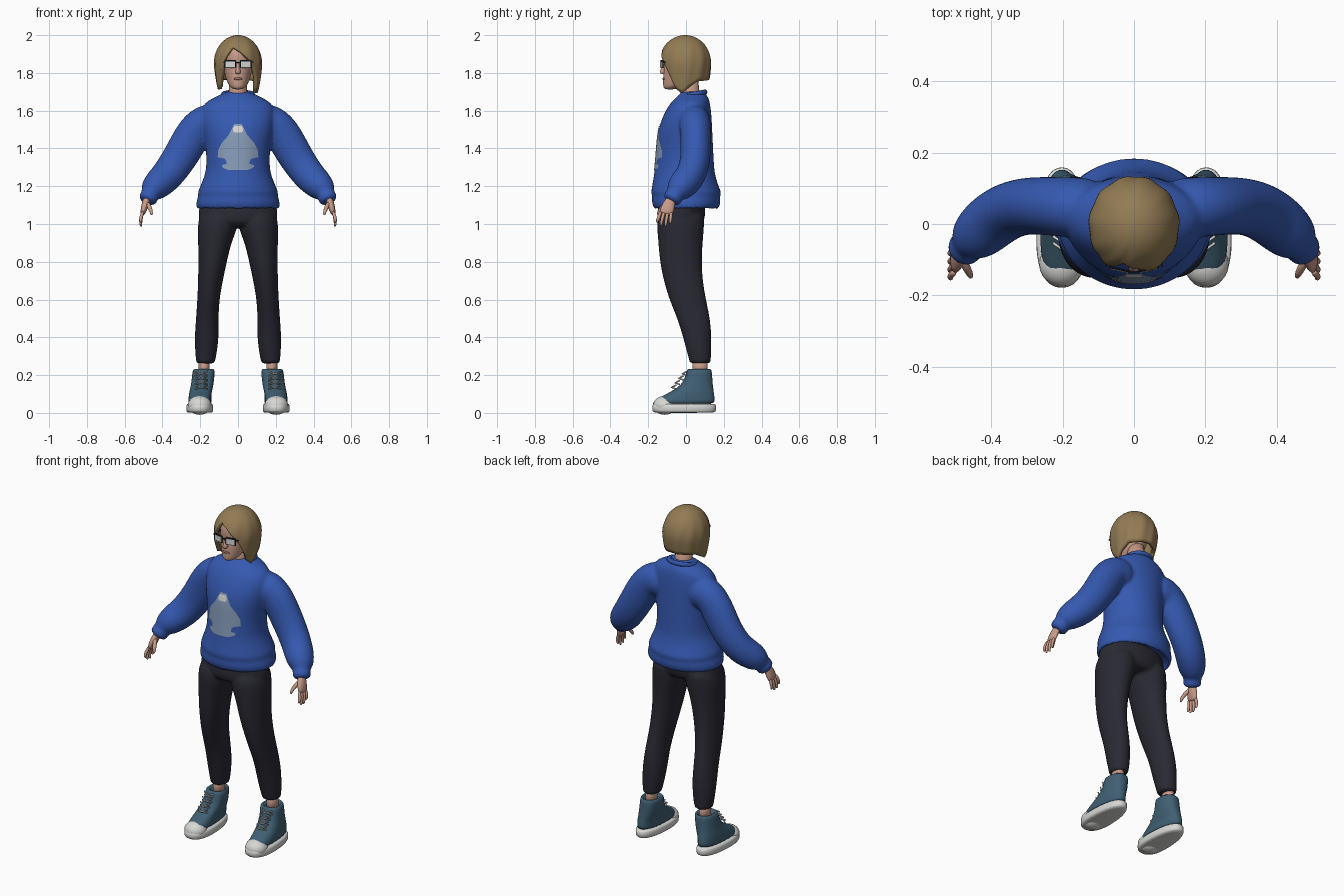
import bpy, bmesh, math
from mathutils import Vector
from mathutils.bvhtree import BVHTree

cube = bpy.data.objects.get("Cube")
if cube:
    bpy.data.objects.remove(cube, do_unlink=True)


def material(name, *rgb):
    m = bpy.data.materials.new(name)
    m.use_nodes = True
    m.diffuse_color = (*rgb, 1)
    m.node_tree.nodes["Principled BSDF"].inputs["Base Color"].default_value = (*rgb, 1)
    return m


SKIN = material("skin", .58, .33, .25)
LIP = material("lips", .42, .18, .15)
HAIR = material("dark blond", .29, .20, .09)
BLUE = material("knit blue", .036, .10, .44)
PRINT = material("print grey blue", .24, .33, .48)
PANTS = material("charcoal", .022, .022, .032)
TEAL = material("canvas teal", .05, .115, .17)
WHITE = material("rubber white", .68, .68, .66)
BLACK = material("frame black", .012, .012, .015)


def skin_rings(bm, rings):
    """Join rings of points into a closed tube."""
    rows = [[bm.verts.new(p) for p in r] for r in rings]
    n = len(rows[0])
    for a, b in zip(rows, rows[1:]):
        for i in range(n):
            bm.faces.new((a[i], a[(i + 1) % n], b[(i + 1) % n], b[i]))
    bm.faces.new(rows[0])
    bm.faces.new(rows[-1])


def stack(bm, rows, n=20, taper=0, power=1):
    """Horizontal ovals, each given as x0, x1, y0, y1, z."""
    rings = []
    for x0, x1, y0, y1, z in rows:
        ring = []
        for i in range(n):
            a = 2 * math.pi * i / n
            c, s = math.cos(a), math.sin(a)
            c = math.copysign(abs(c) ** power, c)
            s = math.copysign(abs(s) ** power, s)
            ring.append(((x0 + x1) / 2 + (x1 - x0) / 2 * c * (1 - taper * s),
                         (y0 + y1) / 2 + (y1 - y0) / 2 * s, z))
        rings.append(ring)
    skin_rings(bm, rings)


def tube(bm, path, side=1, n=12):
    """Ovals across a path of x, y, z, depth radius, width radius."""
    pts = [Vector((side * p[0], p[1], p[2])) for p in path]
    rings = []
    for i, p in enumerate(pts):
        t = (pts[min(i + 1, len(pts) - 1)] - pts[max(i - 1, 0)]).normalized()
        u = (Vector((0, 1, 0)) - t * t.y).normalized()
        v = t.cross(u)
        rings.append([p + u * path[i][3] * math.cos(a) + v * path[i][4] * math.sin(a)
                      for a in (2 * math.pi * k / n for k in range(n))])
    skin_rings(bm, rings)


def finish(name, bm, mat, subdiv=0, voxel=0, recalc=True):
    if recalc:
        bmesh.ops.recalc_face_normals(bm, faces=bm.faces)
    me = bpy.data.meshes.new(name)
    bm.to_mesh(me)
    bm.free()
    me.materials.append(mat)
    for p in me.polygons:
        p.use_smooth = True
    ob = bpy.data.objects.new(name, me)
    bpy.context.collection.objects.link(ob)
    if subdiv:
        ob.modifiers.new("round", "SUBSURF").levels = subdiv
        ob.modifiers["round"].render_levels = subdiv
    if voxel:
        r = ob.modifiers.new("merge", "REMESH")
        r.mode, r.voxel_size, r.use_smooth_shade = "VOXEL", voxel, True
        s = ob.modifiers.new("soften", "SMOOTH")
        s.factor, s.iterations = .5, 4
    return ob


def ball(name, loc, size, mat):
    bm = bmesh.new()
    bmesh.ops.create_uvsphere(bm, u_segments=24, v_segments=14, radius=1)
    bmesh.ops.scale(bm, vec=size, verts=bm.verts)
    bmesh.ops.translate(bm, vec=loc, verts=bm.verts)
    return finish(name, bm, mat)


def box(name, loc, size, mat, turn=0, bevel=0):
    bpy.ops.mesh.primitive_cube_add(size=1, location=loc, rotation=(0, 0, turn))
    ob = bpy.context.object
    ob.name, ob.scale = name, size
    bpy.ops.object.transform_apply(location=False, rotation=False)
    ob.data.materials.append(mat)
    if bevel:
        edges = ob.modifiers.new("corners", "BEVEL")
        edges.width, edges.segments = bevel, 2
    return ob


def blend(table, x):
    for (a, p), (b, q) in zip(table, table[1:]):
        if x <= b:
            return p + (q - p) * max(0, (x - a) / (b - a))
    return table[-1][1]


# Sweater: body with a hollow hem, fused with both sleeves
bm = bmesh.new()
body = [(.05, -.01, .085, 1.705), (.085, -.035, .105, 1.69), (.13, -.055, .12, 1.668),
        (.185, -.085, .128, 1.64), (.20, -.12, .136, 1.58), (.19, -.15, .14, 1.5),
        (.17, -.158, .145, 1.4), (.168, -.166, .15, 1.3), (.18, -.172, .157, 1.25),
        (.206, -.183, .178, 1.19), (.216, -.188, .19, 1.165), (.211, -.178, .18, 1.147),
        (.224, -.185, .187, 1.12), (.223, -.172, .175, 1.08), (.205, -.155, .155, 1.075),
        (.2, -.15, .15, 1.13)]
stack(bm, [(-w, w, f, b, z) for w, f, b, z in body], 24)
sleeve = [(.08, .04, 1.53, .09, .10), (.18, .047, 1.545, .086, .102),
          (.23, .05, 1.49, .084, .1), (.285, .052, 1.39, .082, .096),
          (.335, .045, 1.31, .081, .092), (.385, .02, 1.245, .082, .087),
          (.43, -.02, 1.205, .08, .08), (.457, -.045, 1.175, .066, .066),
          (.465, -.058, 1.157, .046, .046), (.472, -.066, 1.143, .053, .053),
          (.485, -.082, 1.115, .047, .047)]
for side in (1, -1):
    tube(bm, sleeve, side, 16)
sweater = finish("sweater", bm, BLUE, 2, .009)

bpy.ops.mesh.primitive_torus_add(location=(0, .035, 1.685), rotation=(.2, 0, 0),
                                 major_radius=.076, minor_radius=.014)
collar = bpy.context.object
collar.name, collar.scale = "collar", (1, .88, 1)
collar.data.materials.append(BLUE)
bpy.ops.object.shade_smooth_by_angle()

# Chest print, laid onto the knit as thin sheets
knit = BVHTree.FromObject(sweater, bpy.context.evaluated_depsgraph_get())


def sheet(name, widths, mat, gap, rows=36, cols=12):
    bm = bmesh.new()
    low, high = widths[0][0], widths[-1][0]
    grid = []
    for r in range(rows + 1):
        z = low + (high - low) * r / rows
        w = blend(widths, z)
        line = []
        for c in range(cols + 1):
            x = w * (2 * c / cols - 1)
            hit = knit.ray_cast(Vector((x, -1, z)), Vector((0, 1, 0)))[0]
            line.append(bm.verts.new((x, (hit.y if hit else -.15) - gap, z)))
        grid.append(line)
    for a, b in zip(grid, grid[1:]):
        for c in range(cols):
            bm.faces.new((a[c], a[c + 1], b[c + 1], b[c]))
    return finish(name, bm, mat, recalc=False)


sheet("chest_print", [(1.285, .05), (1.3, .085), (1.312, .085), (1.318, .06), (1.345, .065),
                      (1.352, .108), (1.39, .105), (1.43, .085), (1.47, .05), (1.5, .035),
                      (1.53, .02)], PRINT, .003)
sheet("print_highlight", [(1.485, .022), (1.5, .028), (1.52, .02)], WHITE, .005, 6, 4)

# Trousers: hips and two legs fused
bm = bmesh.new()
stack(bm, [(-.19, .19, -.135, .1, 1.16), (-.21, .21, -.152, .105, 1.08),
           (-.214, .214, -.156, .1, 1.02), (-.17, .17, -.13, .08, .98)], 24)
leg = [(.0, .2, -.14, .1, 1.08), (.0, .214, -.156, .098, 1.0), (.012, .214, -.152, .094, .95),
       (.035, .212, -.148, .09, .9), (.058, .211, -.14, .084, .8), (.08, .212, -.12, .09, .7),
       (.098, .216, -.09, .107, .6), (.103, .223, -.047, .129, .5), (.1, .231, -.016, .137, .4),
       (.114, .226, .01, .134, .3), (.122, .222, .018, .131, .27), (.125, .22, .02, .13, .26)]
for side in (1, -1):
    stack(bm, [(side * a, side * b, c, d, z) for a, b, c, d, z in leg], 20)
finish("trousers", bm, PANTS, 2, .009)

# Ankles, shoes and hands
sole = [(.137, .268, -.172, .152, 0), (.131, .274, -.18, .16, .006),
        (.131, .274, -.18, .16, .045), (.138, .266, -.172, .155, .05)]
upper = [(.138, .266, -.172, .155, .04), (.142, .262, -.16, .153, .07),
         (.142, .26, -.115, .15, .095), (.137, .255, -.066, .146, .12),
         (.13, .248, -.024, .142, .15), (.126, .243, -.004, .139, .19),
         (.122, .24, .003, .137, .232), (.14, .222, .02, .122, .234), (.145, .217, .025, .117, .2)]
for side, word in ((1, "left"), (-1, "right")):
    bm = bmesh.new()
    stack(bm, [(side * .15, side * .208, .035, .115, z) for z in (.18, .3)])
    finish(word + "_ankle", bm, SKIN)

    for part, rows, mat in (("sole", sole, WHITE), ("shoe", upper, TEAL)):
        bm = bmesh.new()
        stack(bm, [(side * a, side * b, c, d, z) for a, b, c, d, z in rows], 28, .12, .85)
        finish(f"{word}_{part}", bm, mat, 1)
    ball(word + "_toe_cap", (side * .203, -.112, .04), (.063, .063, .05), WHITE)

    # Crossed laces up the tongue
    bm = bmesh.new()
    for i in range(4):
        y, z = -.068 + .019 * i, .127 + .024 * i
        for d in (1, -1):
            tube(bm, [(.195 + d * .032, y + .015, z, .004, .004),
                      (.195, y - .008, z + .008, .004, .004),
                      (.195 - d * .032, y + .015, z + .02, .004, .004)], side, 6)
    finish(word + "_laces", bm, WHITE)

    # Palm, four fingers and thumb
    bm = bmesh.new()
    tube(bm, [(.47, -.065, 1.16, .026, .022), (.484, -.082, 1.125, .026, .02),
              (.494, -.094, 1.095, .037, .02), (.503, -.104, 1.062, .038, .015),
              (.505, -.106, 1.05, .03, .01)], side)
    for base, tip, low in ((-.134, -.152, 1.005), (-.115, -.132, .988),
                           (-.096, -.108, .985), (-.078, -.083, 1.0)):
        tube(bm, [(.502, base, 1.07, .01, .01), (.514, (base + tip) / 2, 1.035, .01, .01),
                  (.516, tip, low + .015, .009, .009), (.511, tip, low, .005, .005)], side, 8)
    tube(bm, [(.485, -.095, 1.115, .014, .014), (.468, -.125, 1.09, .013, .013),
              (.459, -.143, 1.065, .01, .01), (.457, -.15, 1.045, .006, .006)], side, 8)
    finish(word + "_hand", bm, SKIN, 1)

    # Lens, rim and temple of the glasses
    turn = side * .22
    box(word + "_rim", (side * .041, -.127, 1.847), (.06, .006, .044), BLACK, turn, .006)
    box(word + "_lens", (side * .041, -.1305, 1.844), (.051, .004, .034), WHITE, turn, .005)
    box(word + "_temple", (side * .078, -.055, 1.857), (.005, .13, .008), BLACK)

# Neck, head and face
bm = bmesh.new()
tube(bm, [(0, .035, 1.62, .055, .055), (0, .022, 1.69, .05, .048), (0, .01, 1.8, .05, .046)], n=18)
finish("neck", bm, SKIN)
bm = bmesh.new()
skull = [(.022, -.11, -.06, 1.712), (.042, -.122, -.02, 1.725), (.058, -.122, .04, 1.75),
         (.069, -.122, .07, 1.785), (.078, -.116, .085, 1.83), (.083, -.122, .092, 1.88),
         (.08, -.115, .09, 1.92), (.06, -.085, .065, 1.96), (.03, -.05, .03, 1.975)]
stack(bm, [(-w, w, f, b, z) for w, f, b, z in skull])
finish("head", bm, SKIN, 2)
bm = bmesh.new()
stack(bm, [(-.008, .008, -.125, -.1, 1.855), (-.01, .01, -.132, -.1, 1.825),
           (-.017, .017, -.142, -.1, 1.803), (-.012, .012, -.128, -.1, 1.792)], 12)
finish("nose", bm, SKIN, 2)
ball("mouth", (0, -.115, 1.769), (.024, .01, .007), LIP)
box("glasses_bridge", (0, -.134, 1.855), (.026, .005, .006), BLACK)

# Bob haircut: a rippled shell whose hem follows the parting, side locks and nape
hem = [(-3.15, 1.765), (-2.1, 1.76), (-1.4, 1.71), (-1.1, 1.725), (-.85, 1.79), (-.62, 1.87),
       (-.3, 1.94), (.1, 1.915), (.48, 1.875), (.72, 1.83), (.95, 1.77), (1.15, 1.715),
       (1.4, 1.69), (2.1, 1.755), (3.15, 1.765)]
bm = bmesh.new()
around, down = 96, 18
grid = []
for r in range(down + 1):
    t = ((r + .4) / (down + .4)) ** 1.6
    line = []
    for k in range(around):
        a = -math.pi + 2 * math.pi * k / around
        z = 2 - (2 - blend(hem, a)) * t
        h = (z - 1.85) / .15
        f = math.sqrt(max(0, 1 - h * h)) if h > 0 else 1 - .17 * (-h) ** 1.5
        f *= 1 + .014 * math.sin(11 * a + 3 * t) * min(1, 2 * t)
        line.append(bm.verts.new((.127 * f * math.sin(a), -.004 - .138 * f * math.cos(a), z)))
    grid.append(line)
bm.faces.new(grid[0])
for a, b in zip(grid, grid[1:]):
    for k in range(around):
        j = (k + 1) % around
        bm.faces.new((a[k], b[k], b[j], a[j]))
hair = finish("hair", bm, HAIR, recalc=False)
shell = hair.modifiers.new("thickness", "SOLIDIFY")
shell.thickness, shell.offset = .022, -1
